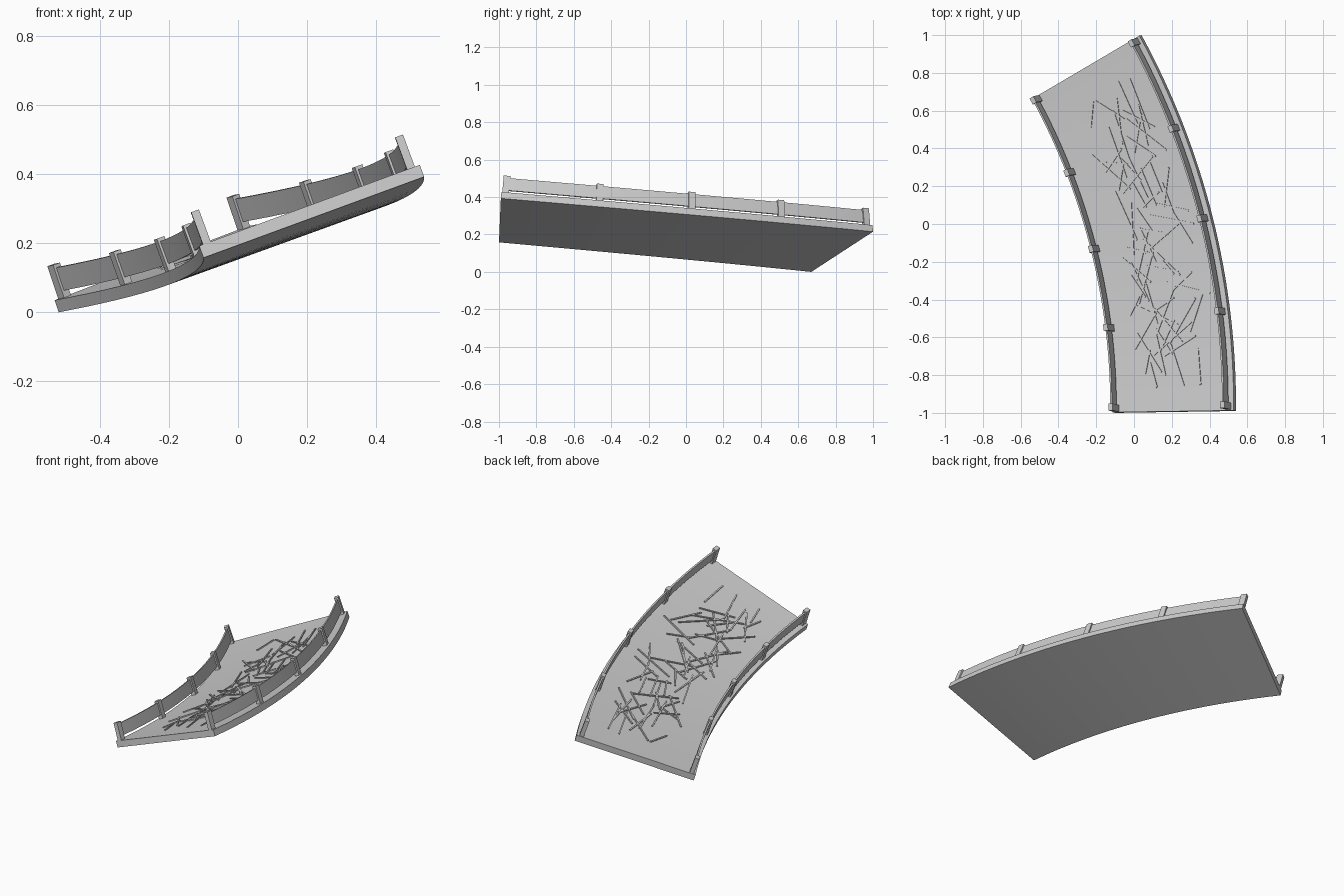
import bpy, math, random
from mathutils import Vector

if "Cube" in bpy.data.objects:
    bpy.data.objects.remove(bpy.data.objects["Cube"])

random.seed(7)
SEG = 32
THICK = 0.037
ARC = math.radians(29)

# underside corners: inner edge and outer edge, near end to far end
INNER = (Vector((-0.10, -1.0, 0.158)), Vector((-0.52, 0.67, 0.0)))
OUTER = (Vector((0.54, -0.99, 0.393)), Vector((0.04, 1.0, 0.215)))


def arc(ends, t):
    """Point on a circular arc in plan, falling evenly from end to end."""
    a, b = ends
    d = (b - a).to_2d()
    half = d.length / 2
    r = half / math.sin(ARC / 2)
    ang = ARC * (t - 0.5)
    along = d.normalized()
    side = Vector((along.y, -along.x))
    p = (a.to_2d() + b.to_2d()) / 2
    p = p + along * r * math.sin(ang) + side * r * (math.cos(ang) - math.cos(ARC / 2))
    return Vector((p.x, p.y, a.z + (b.z - a.z) * t))


def frame(t, s):
    i, o = arc(INNER, t), arc(OUTER, t)
    across = (o - i).normalized()
    e = 1e-3
    along = (arc(INNER, t + e).lerp(arc(OUTER, t + e), s)
             - arc(INNER, t - e).lerp(arc(OUTER, t - e), s)).normalized()
    return i.lerp(o, s), across, along, across.cross(along).normalized()


def surf(t, s, h):
    """t along the road, s across it, h above the underside."""
    p, _, _, n = frame(t, s)
    return p + n * h


def make(name, verts, faces, smooth=False):
    me = bpy.data.meshes.new(name)
    me.from_pydata([tuple(v) for v in verts], [], faces)
    me.update()
    ob = bpy.data.objects.new(name, me)
    bpy.context.collection.objects.link(ob)
    if smooth:
        bpy.context.view_layer.objects.active = ob
        ob.select_set(True)
        bpy.ops.object.shade_smooth_by_angle(angle=math.radians(30))
        ob.select_set(False)
    return ob


def sweep(name, s0, s1, h0, h1, t0=0.0, t1=1.0):
    """Rectangular section swept along the bend."""
    verts, faces = [], []
    for k in range(SEG + 1):
        t = t0 + (t1 - t0) * k / SEG
        verts += [surf(t, s, h) for s, h in ((s0, h0), (s1, h0), (s1, h1), (s0, h1))]
    for k in range(SEG):
        for j in range(4):
            a, b = 4 * k + j, 4 * k + (j + 1) % 4
            faces.append((a, a + 4, b + 4, b))
    faces += [(0, 1, 2, 3), tuple(4 * SEG + j for j in (3, 2, 1, 0))]
    return make(name, verts, faces, True)


BOX = [(0, 3, 2, 1), (4, 5, 6, 7), (0, 1, 5, 4), (1, 2, 6, 5), (2, 3, 7, 6), (3, 0, 4, 7)]


def box_verts(c, x, y, z):
    return [c + x * i + y * j + z * k for k in (0, 1) for i, j in ((-1, -1), (1, -1), (1, 1), (-1, 1))]


# banked road slab
sweep("road_slab", 0, 1, 0, THICK)

# guard rails: a raised panel and five posts on each edge
for side, s in (("inner", 0.035), ("outer", 0.96)):
    sweep(side + "_rail_panel", s - 0.007, s + 0.007, THICK + 0.02, THICK + 0.09, 0.006, 0.994)
    for k in range(5):
        t = 0.011 + 0.978 * k / 4
        p, across, along, n = frame(t, s)
        make(f"{side}_rail_post_{k + 1}",
             box_verts(p + n * (THICK - 0.003), across * 0.012, along * 0.018, n * 0.103), BOX)

# thin raised crack strips criss-crossing the road surface
verts, faces = [], []
for k in range(64):
    t = 0.1 + 0.78 * (k + random.random()) / 64
    s = random.uniform(0.27, 0.77)
    p, across, along, n = frame(t, s)
    ang = random.choice((-1, 1)) * math.radians(random.choice((8, 25, 35, 60)) + random.uniform(-8, 8))
    d = along * math.cos(ang) + across * math.sin(ang)
    half = random.uniform(0.06, 0.15)
    base = len(verts)
    verts += box_verts(p + n * (THICK - 0.003), d.cross(n) * 0.004, -d * half, n * 0.009)
    faces += [tuple(base + i for i in f) for f in BOX]
make("road_cracks", verts, faces)

# make every face point outward
import bmesh
for ob in bpy.data.objects:
    bm = bmesh.new()
    bm.from_mesh(ob.data)
    bmesh.ops.recalc_face_normals(bm, faces=bm.faces[:])
    bm.to_mesh(ob.data)
    bm.free()
